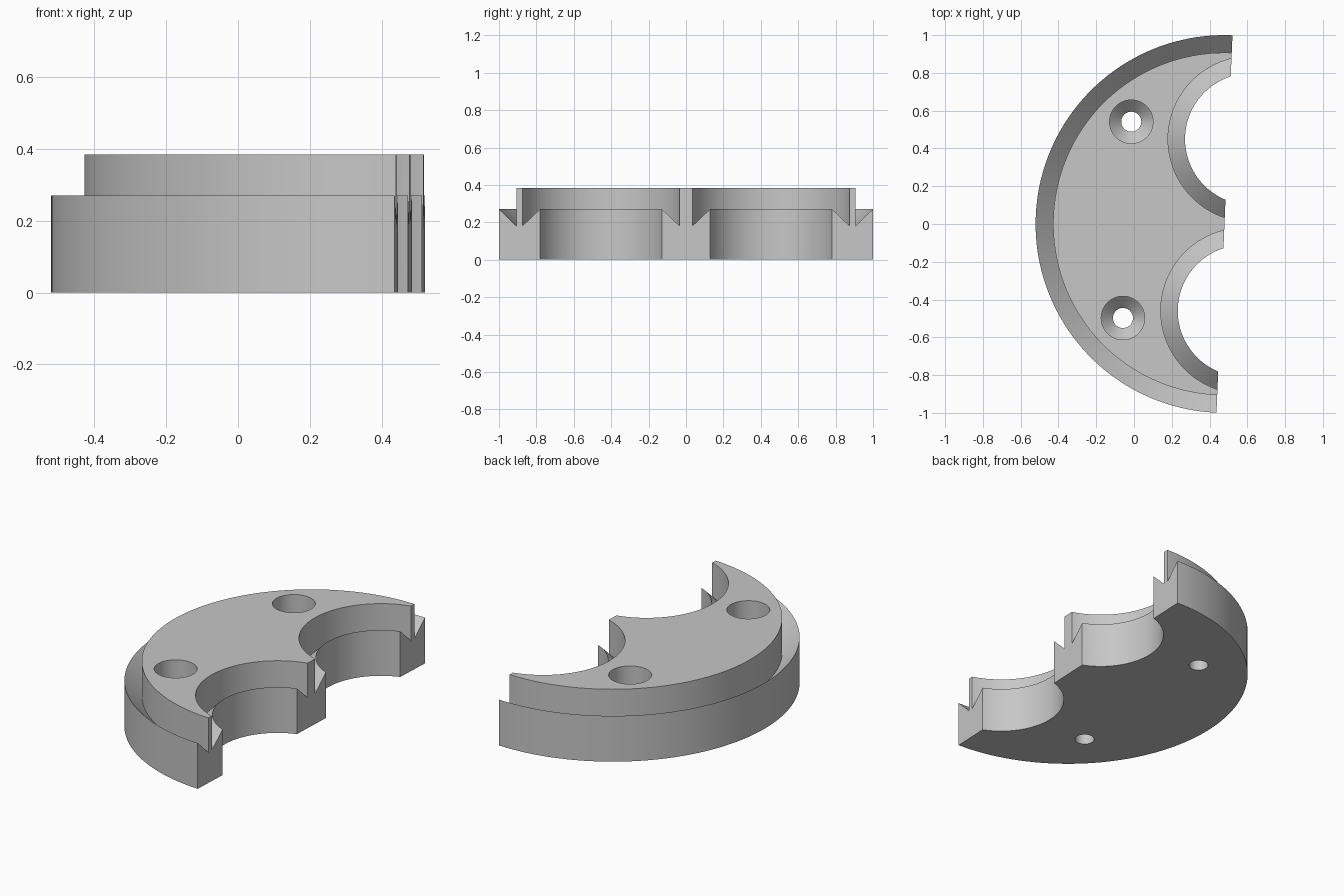
import bpy, bmesh, math
from mathutils import Matrix, Vector

if "Cube" in bpy.data.objects:
    bpy.data.objects.remove(bpy.data.objects["Cube"])

TILT = math.radians(-2.43)       # slight turn of the whole plate about z
CENTRE = Vector((0.479, 0, 0))   # centre of the outer arc
TOP, LEDGE, GROOVE = 0.384, 0.27, 0.18


def revolve(name, profile, centre=(0, 0), segments=128):
    """Closed solid made by spinning an (r, z) profile that starts and ends on the axis."""
    bm = bmesh.new()
    rings = []
    for r, z in profile:
        if r == 0:
            rings.append([bm.verts.new((*centre, z))] * segments)
        else:
            ring = []
            for i in range(segments):
                a = 2 * math.pi * (i + 0.5) / segments
                ring.append(bm.verts.new((centre[0] + r * math.cos(a),
                                          centre[1] + r * math.sin(a), z)))
            rings.append(ring)
    for low, high in zip(rings, rings[1:]):
        for i in range(segments):
            j = (i + 1) % segments
            corners = list(dict.fromkeys((low[i], low[j], high[j], high[i])))
            bm.faces.new(corners)
    # merge the end caps into single flat faces
    bmesh.ops.dissolve_limit(bm, angle_limit=0.001, verts=bm.verts, edges=bm.edges)
    bmesh.ops.recalc_face_normals(bm, faces=bm.faces)
    return add_object(name, bm)


def add_object(name, bm):
    mesh = bpy.data.meshes.new(name)
    bm.to_mesh(mesh)
    bm.free()
    ob = bpy.data.objects.new(name, mesh)
    bpy.context.collection.objects.link(ob)
    return ob


def cut(target, cutter):
    mod = target.modifiers.new("cut", 'BOOLEAN')
    mod.operation, mod.solver, mod.object = 'DIFFERENCE', 'EXACT', cutter
    bpy.context.view_layer.objects.active = target
    bpy.ops.object.modifier_apply(modifier=mod.name)
    bpy.data.objects.remove(cutter)


# Stepped disc with a sloped groove behind its outer rim
plate = revolve("clamp_plate", [(0, 0), (1, 0), (1, LEDGE), (0.907, GROOVE),
                                (0.907, TOP), (0, TOP)], segments=180)

# Flat side: remove the half of the disc with x > 0
bm = bmesh.new()
bmesh.ops.create_cube(bm, size=3, matrix=Matrix.Translation((1.5, 0, 0)))
cut(plate, add_object("half_cutter", bm))

for side in (1, -1):
    # Round pocket with the same ledge and sloped groove
    cut(plate, revolve("pocket_cutter", [(0, -0.1), (0.348, -0.1), (0.348, LEDGE),
                                         (0.438, GROOVE), (0.438, 0.6), (0, 0.6)],
                       centre=(0.12, 0.455 * side)))
    # Counterbored screw hole with a conical seat
    cut(plate, revolve("screw_hole_cutter", [(0, -0.1), (0.053, -0.1), (0.053, 0.118),
                                             (0.115, 0.18), (0.115, 0.6), (0, 0.6)],
                       centre=(-0.516, 0.52 * side), segments=64))

# Place the plate
plate.data.transform(Matrix.Translation(CENTRE) @ Matrix.Rotation(TILT, 4, 'Z'))

# Single grey colour
grey = bpy.data.materials.new("grey_metal")
grey.diffuse_color = (0.57, 0.57, 0.57, 1)
grey.use_nodes = True
grey.node_tree.nodes["Principled BSDF"].inputs["Base Color"].default_value = grey.diffuse_color
plate.data.materials.clear()
plate.data.materials.append(grey)
for p in plate.data.polygons:
    p.material_index = 0

# Smooth arcs, sharp edges
bpy.ops.object.select_all(action='DESELECT')
plate.select_set(True)
bpy.context.view_layer.objects.active = plate
bpy.ops.object.shade_smooth_by_angle(angle=math.radians(30))
